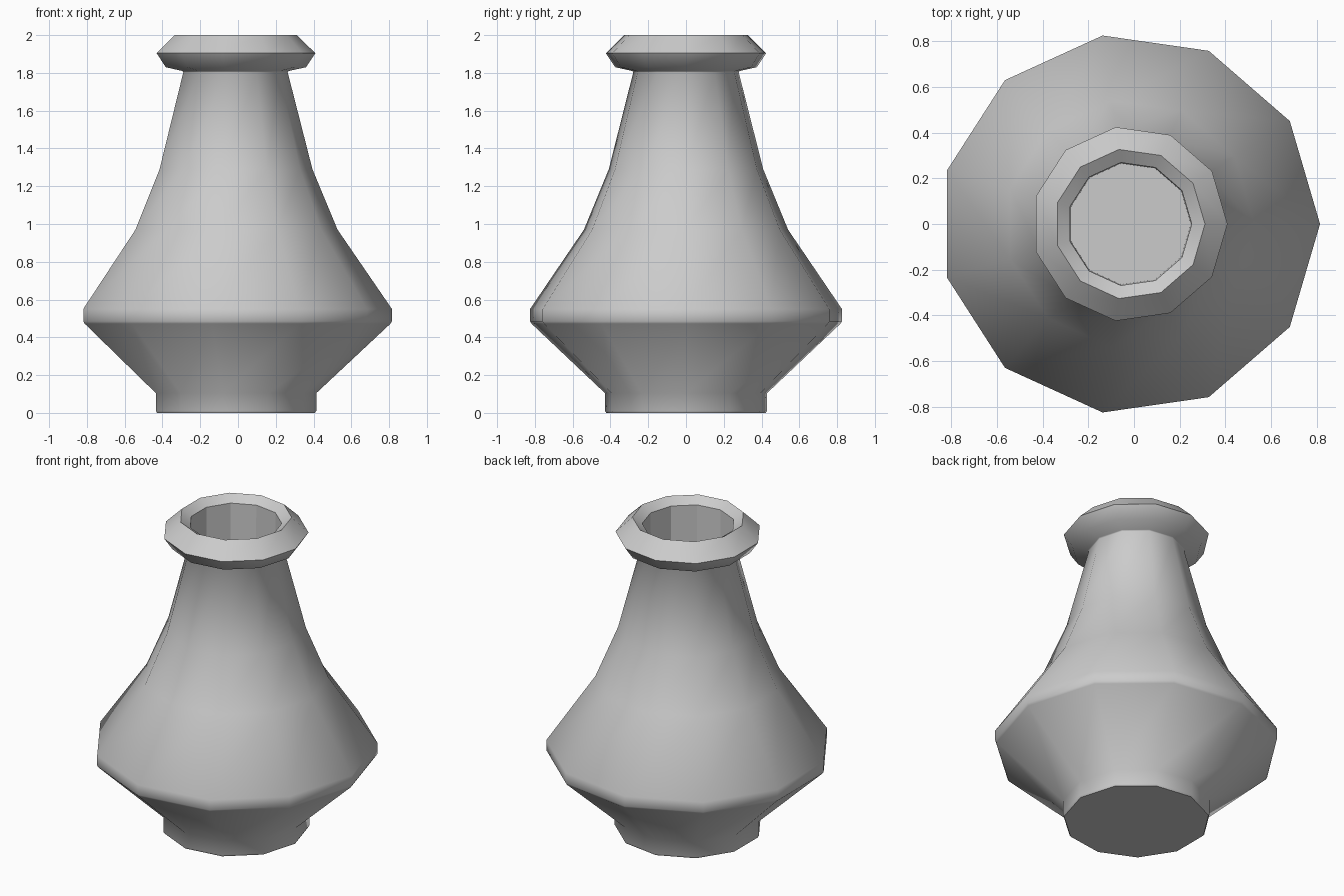
import bpy, bmesh, math

if "Cube" in bpy.data.objects:
    bpy.data.objects.remove(bpy.data.objects["Cube"])

SIDES = 11
CX = -0.019  # an odd-sided ring is off-centre in its bounding box

# (radius, height, smooth band above this point)
profile = [
    # foot
    (0.427, 0.00, True), (0.434, 0.012, True), (0.434, 0.105, True),
    # belly
    (0.826, 0.472, True), (0.834, 0.485, True), (0.834, 0.55, True),
    # shoulder and neck
    (0.546, 0.97, True), (0.413, 1.29, True), (0.282, 1.803, True),
    # collar
    (0.287, 1.81, True), (0.379, 1.83, True), (0.4287, 1.904, True),
    (0.33, 2.00, True),
    # mouth and inner wall
    (0.272, 1.96, False), (0.268, 1.50, False),
]

bm = bmesh.new()
rings = []
for r, z, _ in profile:
    rings.append([bm.verts.new((CX + r * math.cos(2 * math.pi * i / SIDES),
                                r * math.sin(2 * math.pi * i / SIDES), z))
                  for i in range(SIDES)])

# side bands
for k in range(len(rings) - 1):
    a, b = rings[k], rings[k + 1]
    for i in range(SIDES):
        j = (i + 1) % SIDES
        f = bm.faces.new((a[i], a[j], b[j], b[i]))
        f.smooth = profile[k][2]

# underside and inner floor
bm.faces.new(list(reversed(rings[0])))
bm.faces.new(rings[-1])

# keep strong creases sharp
bm.normal_update()
for e in bm.edges:
    flat = any(not f.smooth for f in e.link_faces)
    e.smooth = not flat and e.calc_face_angle(0) < math.radians(50)

mesh = bpy.data.meshes.new("vase")
bm.to_mesh(mesh)
bm.free()
vase = bpy.data.objects.new("vase", mesh)
bpy.context.collection.objects.link(vase)
